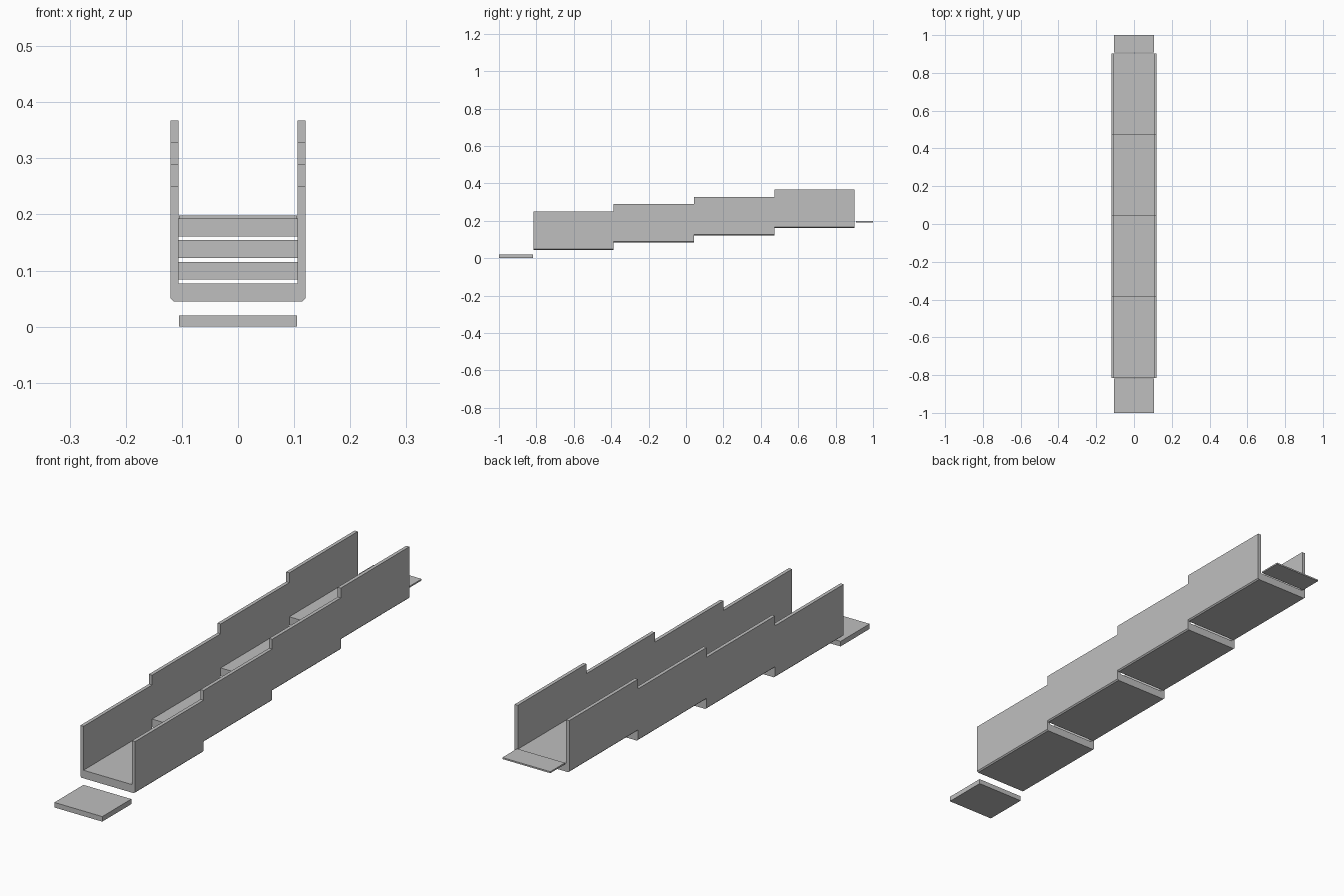
import bpy
import bmesh

cube = bpy.data.objects.get("Cube")
if cube:
    bpy.data.objects.remove(cube, do_unlink=True)

grey = bpy.data.materials.new("plain_grey")
grey.use_nodes = True
colour = (0.52, 0.52, 0.52, 1.0)
grey.diffuse_color = colour
grey.node_tree.nodes["Principled BSDF"].inputs["Base Color"].default_value = colour


def extrude_profile(name, profile, y0, y1):
    """Make a solid by sweeping an (x, z) outline from y0 to y1."""
    bm = bmesh.new()
    face = bm.faces.new([bm.verts.new((x, y0, z)) for x, z in profile])
    swept = bmesh.ops.extrude_face_region(bm, geom=[face])["geom"]
    verts = [v for v in swept if isinstance(v, bmesh.types.BMVert)]
    bmesh.ops.translate(bm, verts=verts, vec=(0, y1 - y0, 0))
    bmesh.ops.recalc_face_normals(bm, faces=bm.faces)
    mesh = bpy.data.meshes.new(name)
    bm.to_mesh(mesh)
    bm.free()
    mesh.materials.append(grey)
    obj = bpy.data.objects.new(name, mesh)
    bpy.context.collection.objects.link(obj)
    return obj


def plate(name, half_width, y0, y1, z0, z1):
    outline = [(-half_width, z0), (half_width, z0), (half_width, z1), (-half_width, z1)]
    return extrude_profile(name, outline, y0, y1)


# Trough sections: open channels with chamfered bottom corners, each a step higher
start, length, step = -0.816, 0.4295, 0.0387
outer, inner, height, floor, chamfer = 0.12, 0.106, 0.206, 0.032, 0.005
right_half = [(outer - chamfer, 0), (outer, chamfer), (outer, height),
              (inner, height), (inner, floor)]
channel = right_half + [(-x, z) for x, z in reversed(right_half)]

for i in range(4):
    base = 0.045 + i * step
    y = start + i * length
    extrude_profile(f"trough_section_{i + 1}",
                    [(x, z + base) for x, z in channel], y, y + length)

# Landing plates at both ends
plate("front_plate", 0.105, -1.0, -0.818, 0.0, 0.02)
plate("back_plate", 0.105, 0.908, 1.0, 0.192, 0.198)
